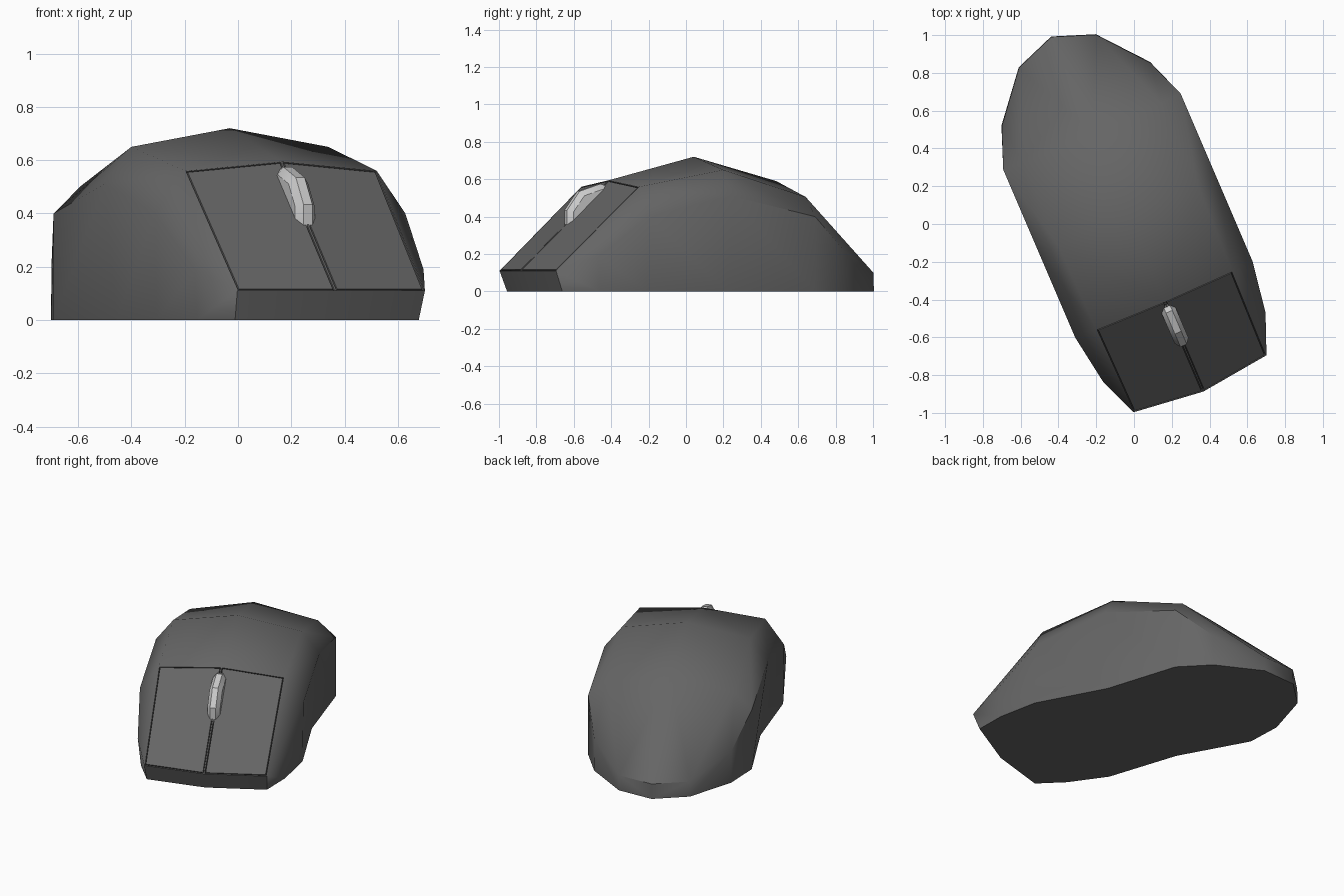
import bpy, bmesh
from math import radians, cos, sin, pi
from mathutils import Matrix, Vector

if "Cube" in bpy.data.objects:
    bpy.data.objects.remove(bpy.data.objects["Cube"])

# The whole mouse is turned about z
TURN = Matrix.Rotation(radians(23.2), 4, 'Z') @ Matrix.Translation((-0.012, 0, 0))


def finish(bm, name, shade, angle):
    bmesh.ops.recalc_face_normals(bm, faces=bm.faces)
    bm.transform(TURN)
    me = bpy.data.meshes.new(name)
    bm.to_mesh(me)
    bm.free()
    me.shade_smooth()
    me.set_sharp_from_angle(angle=radians(angle))
    mat = bpy.data.materials.new(name + "_colour")
    mat.diffuse_color = (shade, shade, shade, 1)
    mat.use_nodes = True
    mat.node_tree.nodes["Principled BSDF"].inputs["Base Color"].default_value = mat.diffuse_color
    me.materials.append(mat)
    ob = bpy.data.objects.new(name, me)
    bpy.context.collection.objects.link(ob)
    return ob


# Half-shell points: (half width, length, height)
P = {
    'c0': (0, -.96, .11), 'g': (.383, -.915, .11), 'f': (.467, -.706, .19),
    'c1': (0, -.442, .595), 's1': (.392, -.435, .56), 'r1': (.511, -.43, .40),
    'c2': (0, .05, .72), 's2': (.402, .05, .65), 'r2': (.511, .05, .51),
    'c3': (0, .53, .59), 's3': (.40, .53, .505), 'r3': (.511, .537, .40),
    'c': (.428, .75, .21), 'b': (.222, 1.0, .10), 'a': (0, 1.083, .10),
    # footprint
    'c0_': (0, -.92, 0), 'g_': (.375, -.875, 0), 'f_': (.45, -.69, 0),
    'r1_': (.505, -.43, 0), 'r2_': (.463, .05, 0), 'r3_': (.511, .537, 0),
    'c_': (.428, .755, 0), 'b_': (.222, 1.003, 0), 'a_': (0, 1.085, 0),
}
rim = ['c0', 'g', 'f', 'r1', 'r2', 'r3', 'c', 'b', 'a']
faces = ['c0 g s1 c1', 'g f r1 s1', 'c1 s1 s2 c2', 's1 r1 r2 s2',
         'c2 s2 s3 c3', 's2 r2 r3 s3', 'c3 s3 b a', 's3 r3 c b']
faces = [f.split() for f in faces]
faces += [[p, q, q + '_', p + '_'] for p, q in zip(rim, rim[1:])]   # side walls
faces.append([p + '_' for p in rim])                                # underside

# Shell, built as two mirrored halves
bm = bmesh.new()
buttons = []
for side in (1, -1):
    v = {k: bm.verts.new((side * x, y, z)) for k, (x, y, z) in P.items()}
    made = [bm.faces.new([v[k] for k in f]) for f in faces]
    buttons.append(made[0])
bmesh.ops.remove_doubles(bm, verts=bm.verts, dist=1e-4)
bmesh.ops.recalc_face_normals(bm, faces=bm.faces)
# Button seams: narrow lip, down into the groove, back up
for thickness, depth in ((.006, 0), (.003, -.02), (.004, .02)):
    bmesh.ops.inset_individual(bm, faces=buttons, thickness=thickness, depth=depth)
finish(bm, "mouse_shell", .13, 44)

# Scroll wheel: ten-sided disc with bevelled rims
bm = bmesh.new()
N = 10
centre = Vector((0, -.50, .37))
rings = []
for x, r in ((-.04, .175), (-.018, .205), (.018, .205), (.04, .175)):
    rings.append([bm.verts.new(centre + Vector((x, r * cos(a), r * sin(a))))
                  for a in (pi / 2 + i * 2 * pi / N for i in range(N))])
for lo, hi in zip(rings, rings[1:]):
    for i in range(N):
        j = (i + 1) % N
        bm.faces.new((lo[i], lo[j], hi[j], hi[i]))
bm.faces.new(rings[0])
bm.faces.new(rings[-1])
finish(bm, "scroll_wheel", .6, 25)
